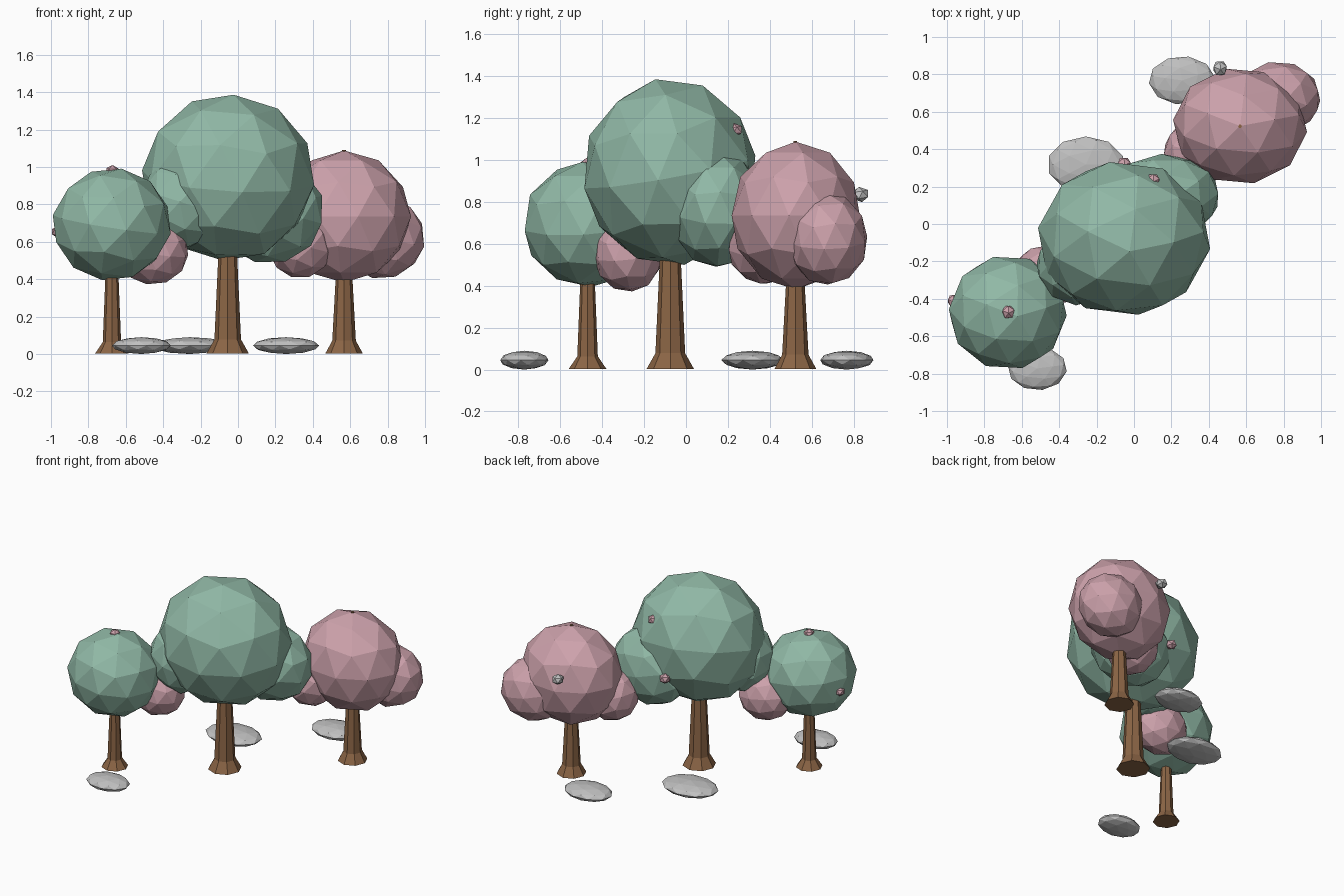
import bpy, bmesh, math
from mathutils import Matrix, Vector, Euler

if "Cube" in bpy.data.objects:
    bpy.data.objects.remove(bpy.data.objects["Cube"])


def make_material(name, rgb):
    mat = bpy.data.materials.new(name)
    mat.use_nodes = True
    colour = (*rgb, 1)
    mat.diffuse_color = colour
    mat.node_tree.nodes["Principled BSDF"].inputs["Base Color"].default_value = colour
    return mat


GREEN = make_material("sage_green", (0.28, 0.48, 0.38))
PINK = make_material("dusty_pink", (0.61, 0.36, 0.41))
BROWN = make_material("bark_brown", (0.26, 0.13, 0.06))
GREY = make_material("stone_grey", (0.53, 0.53, 0.53))


def finish(bm, name, mat):
    mesh = bpy.data.meshes.new(name)
    bm.to_mesh(mesh)
    bm.free()
    mesh.materials.append(mat)
    obj = bpy.data.objects.new(name, mesh)
    bpy.context.collection.objects.link(obj)
    return obj


def blob(name, mat, centre, half_size, tilt=(0, 0, 0), detail=2):
    """Faceted ball, turned and then fitted to the given half sizes."""
    bm = bmesh.new()
    bmesh.ops.create_icosphere(bm, subdivisions=detail, radius=1)
    turn = Euler([math.radians(a) for a in tilt]).to_matrix()
    for v in bm.verts:
        v.co = turn @ v.co
    for axis in range(3):
        reach = max(abs(v.co[axis]) for v in bm.verts)
        for v in bm.verts:
            v.co[axis] *= half_size[axis] / reach
    bmesh.ops.translate(bm, verts=bm.verts, vec=centre)
    return finish(bm, name, mat)


def trunk(name, x, y, rings, sides=8):
    """Flared trunk from (radius, height) rings."""
    bm = bmesh.new()
    loops = []
    for radius, z in rings:
        angles = [math.tau * i / sides for i in range(sides)]
        loops.append([bm.verts.new((x + radius * math.cos(a), y + radius * math.sin(a), z))
                      for a in angles])
    for low, high in zip(loops, loops[1:]):
        for i in range(sides):
            j = (i + 1) % sides
            bm.faces.new((low[i], low[j], high[j], high[i]))
    bm.faces.new(loops[0][::-1])
    bm.faces.new(loops[-1])
    return finish(bm, name, BROWN)


# Trunks
trunk("large_trunk", -0.055, -0.075, [(0.113, 0.01), (0.071, 0.085), (0.045, 0.65)])
trunk("small_trunk", -0.674, -0.47, [(0.09, 0.01), (0.049, 0.07), (0.032, 0.5)])
trunk("pink_tree_trunk", 0.567, 0.522, [(0.1, 0.01), (0.063, 0.078), (0.04, 0.5)])
trunk("pink_tree_twig", 0.567, 0.522, [(0.025, 0.5), (0.01, 1.098)], sides=6)

# Large green tree crown
blob("large_crown", GREEN, (-0.053, -0.077, 0.95), (0.46, 0.408, 0.443), (10, 2, 10))
blob("large_crown_back_lobe", GREEN, (0.165, 0.15, 0.77), (0.285, 0.225, 0.272), (8, 12, 40))
blob("large_crown_front_lobe", GREEN, (-0.3, -0.22, 0.82), (0.22, 0.215, 0.245), (15, 5, 70))

# Small green tree crown
blob("small_crown", GREEN, (-0.675, -0.473, 0.7), (0.315, 0.297, 0.298), (6, 8, 15))
blob("small_crown_lobe", PINK, (-0.457, -0.275, 0.56), (0.19, 0.165, 0.18), (10, 5, 30))

# Pink tree crown
blob("pink_crown", PINK, (0.567, 0.524, 0.742), (0.358, 0.306, 0.353), (0, 0, 12))
blob("pink_crown_back_lobe", PINK, (0.77, 0.675, 0.63), (0.225, 0.19, 0.217), (10, 8, 50))
blob("pink_crown_front_lobe", PINK, (0.335, 0.375, 0.6), (0.175, 0.172, 0.182), (8, 14, 20))

# Blossoms on the crowns
blossoms = [
    ("top_blossom", PINK, (-0.672, -0.47, 0.985), 0.032),
    ("side_blossom", PINK, (-0.965, -0.41, 0.66), 0.03),
    ("high_blossom", PINK, (0.103, 0.233, 1.15), 0.033),
    ("low_blossom", PINK, (-0.053, 0.32, 0.79), 0.034),
    ("grey_blossom", GREY, (0.46, 0.833, 0.843), 0.036),
]
for name, mat, centre, r in blossoms:
    blob(name, mat, centre, (r, r, r), (10, 0, 20), detail=1)

# Flat stones
stones = [
    ("front_stone", (-0.517, -0.772), (0.157, 0.115), 10),
    ("middle_stone", (-0.257, 0.318), (0.197, 0.15), 0),
    ("back_stone", (0.257, 0.768), (0.177, 0.127), 25),
]
for name, (x, y), (rx, ry), spin in stones:
    blob(name, GREY, (x, y, 0.052), (rx, ry, 0.045), (0, 0, spin))

# Settle everything on the ground
for obj in bpy.context.collection.objects:
    if obj.type == "MESH" and obj.data.materials and obj.data.materials[0] in (GREEN, PINK, BROWN, GREY):
        obj.data.transform(Matrix.Translation(Vector((0, 0, -0.007))))
